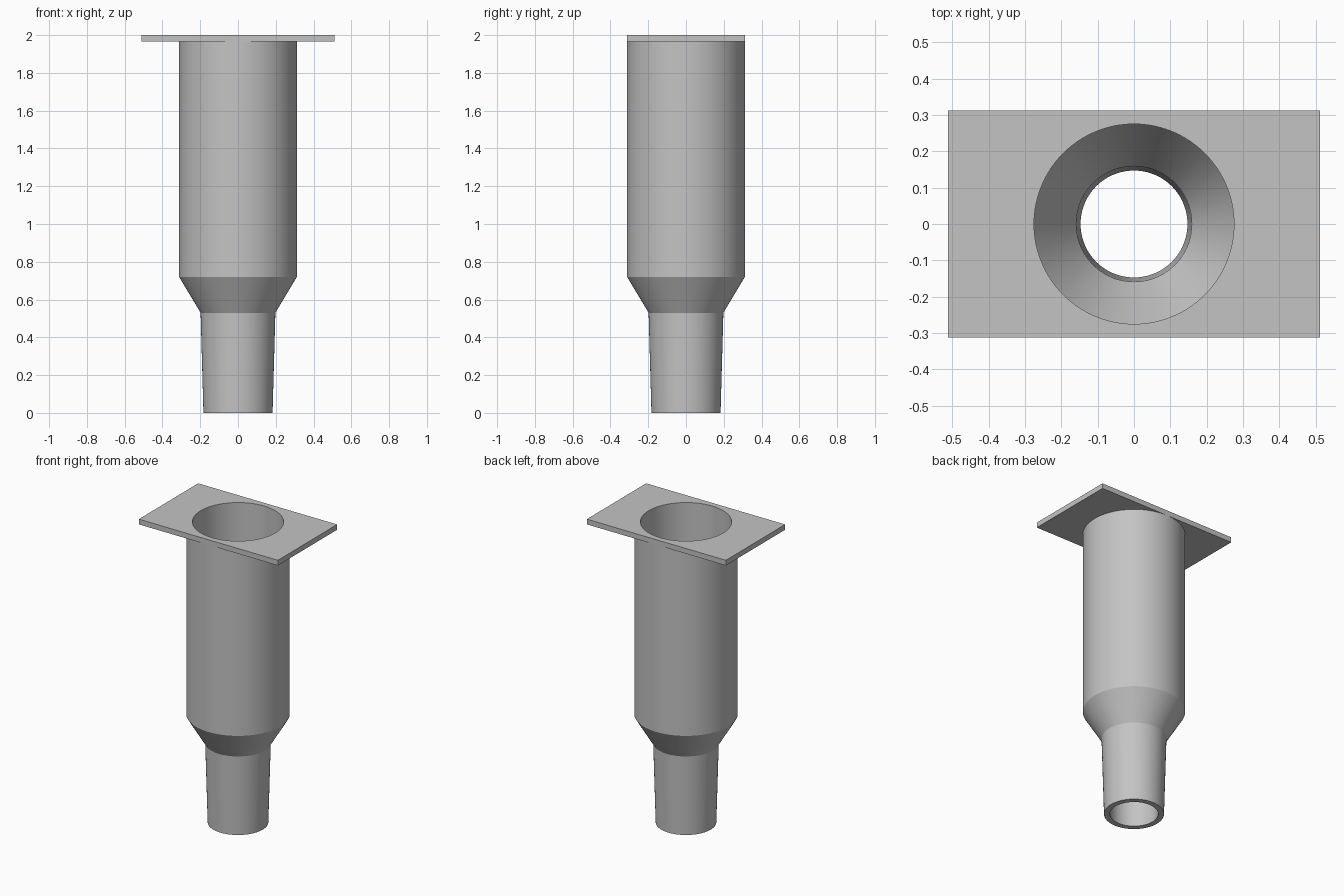
import bpy
import bmesh
import math
from mathutils import Vector

SEGMENTS = 96
BORE = 0.275          # radius of the upper bore and of the plate opening
PLATE_BOTTOM = 1.965
TOP = 2.0

cube = bpy.data.objects.get("Cube")
if cube:
    bpy.data.objects.remove(cube, do_unlink=True)

grey = bpy.data.materials.new("plain_grey")
grey.use_nodes = True
colour = (0.55, 0.55, 0.55, 1.0)
grey.diffuse_color = colour
grey.node_tree.nodes["Principled BSDF"].inputs["Base Color"].default_value = colour


def finish(bm, name):
    """Turn a bmesh into a named, shaded object."""
    bmesh.ops.recalc_face_normals(bm, faces=bm.faces)
    mesh = bpy.data.meshes.new(name)
    bm.to_mesh(mesh)
    bm.free()
    mesh.materials.append(grey)
    obj = bpy.data.objects.new(name, mesh)
    bpy.context.collection.objects.link(obj)
    bpy.ops.object.select_all(action="DESELECT")
    obj.select_set(True)
    bpy.context.view_layer.objects.active = obj
    bpy.ops.object.shade_smooth_by_angle(angle=math.radians(20))
    return obj


def ring(bm, radius, z):
    return [bm.verts.new((radius * math.cos(a), radius * math.sin(a), z))
            for a in (2 * math.pi * i / SEGMENTS for i in range(SEGMENTS))]


def loop_edges(bm, verts):
    return [bm.edges.new((v, verts[(i + 1) % len(verts)])) for i, v in enumerate(verts)]


# Hollow stepped tube: outer wall downwards, then the bore back up
profile = [(0.312, PLATE_BOTTOM), (0.312, 0.72), (0.198, 0.53), (0.183, 0.0),
           (0.147, 0.0), (0.159, 0.53), (BORE, 0.72), (BORE, PLATE_BOTTOM)]
bm = bmesh.new()
rings = [ring(bm, r, z) for r, z in profile]
for a, b in zip(rings, rings[1:]):
    for i in range(SEGMENTS):
        j = (i + 1) % SEGMENTS
        bm.faces.new((a[i], a[j], b[j], b[i]))
finish(bm, "stepped_tube")

# Rectangular top plate with a round opening
bm = bmesh.new()
corners = [bm.verts.new((0.512 * sx, 0.312 * sy, TOP))
           for sx, sy in ((-1, -1), (1, -1), (1, 1), (-1, 1))]
edges = loop_edges(bm, corners) + loop_edges(bm, ring(bm, BORE, TOP))
bmesh.ops.triangle_fill(bm, use_beauty=True, edges=edges, normal=Vector((0, 0, 1)))
extruded = bmesh.ops.extrude_face_region(bm, geom=bm.faces[:], use_keep_orig=True)
lower = [g for g in extruded["geom"] if isinstance(g, bmesh.types.BMVert)]
bmesh.ops.translate(bm, verts=lower, vec=(0, 0, PLATE_BOTTOM - TOP))
finish(bm, "top_plate")
